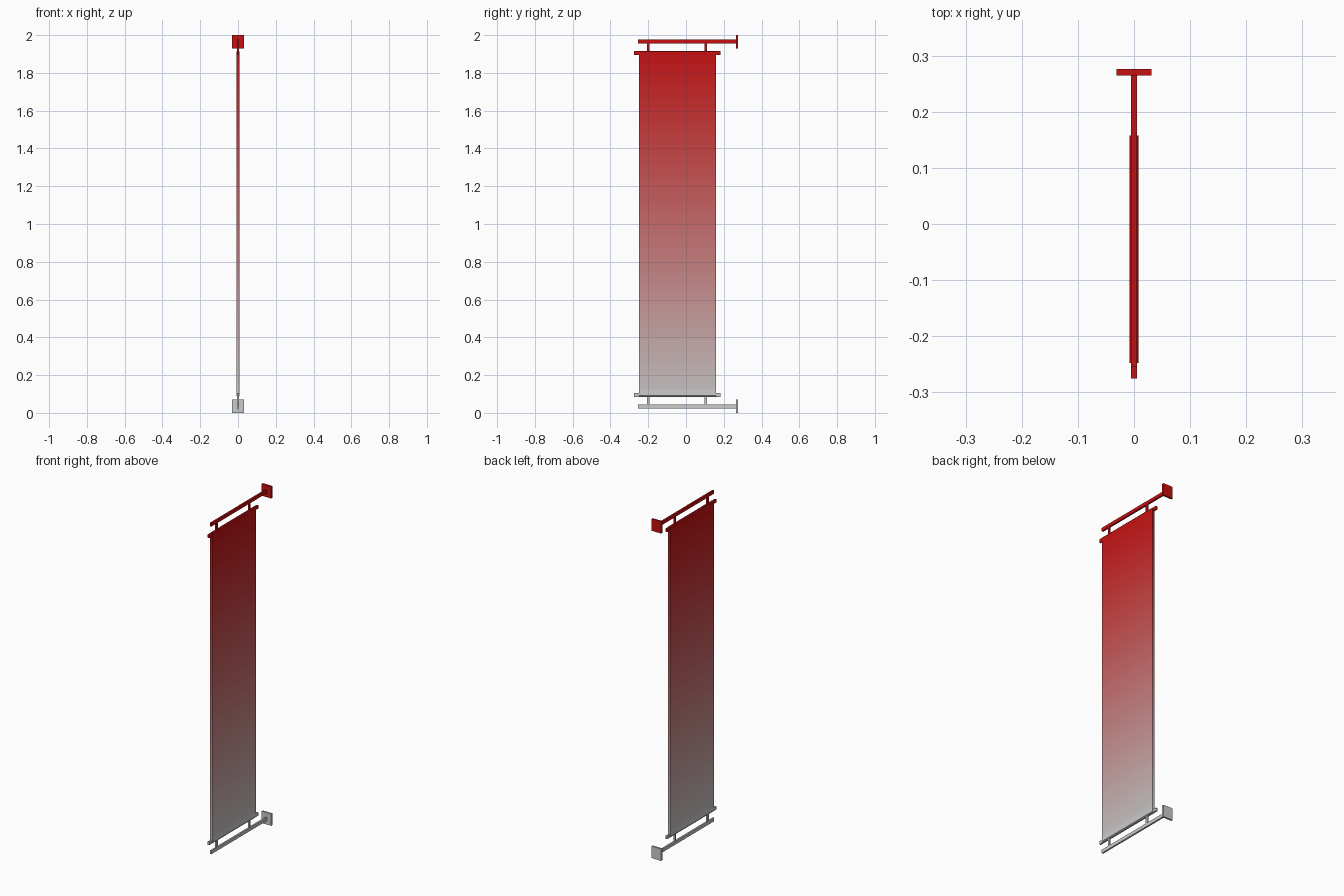
import bpy, bmesh

if "Cube" in bpy.data.objects:
    bpy.data.objects.remove(bpy.data.objects["Cube"])

BANDS = 56
Z0, Z1 = 0.086, 1.917
Y0, Y1 = -0.248, 0.158
TOP, BOTTOM = (0.78, 0.06, 0.065), (0.78, 0.78, 0.78)


def linear(c):
    return c / 12.92 if c <= 0.04045 else ((c + 0.055) / 1.055) ** 2.4


def fade_material(name, z):
    """Red at the top fading to grey at the bottom, blended as displayed."""
    t = min(max((z - Z0) / (Z1 - Z0), 0), 1)
    mat = bpy.data.materials.new(name)
    mat.diffuse_color = [linear(b + (a - b) * t) for a, b in zip(TOP, BOTTOM)] + [1]
    mat.use_nodes = True
    mat.node_tree.nodes["Principled BSDF"].inputs["Base Color"].default_value = mat.diffuse_color
    return mat


def box(name, x, y, z, mat):
    bpy.ops.mesh.primitive_cube_add(size=1, location=[(a + b) / 2 for a, b in (x, y, z)])
    ob = bpy.context.object
    ob.name = name
    ob.scale = [b - a for a, b in (x, y, z)]
    ob.data.materials.append(mat)
    return ob


# Cloth: stacked rings with chamfered top and bottom, one fading band per step
def cloth():
    lo, hi = Z0 + 0.005, Z1 - 0.005
    levels = [(Z0, 0.004)]
    levels += [(lo + (hi - lo) * i / BANDS, 0.008) for i in range(BANDS + 1)]
    levels.append((Z1, 0.004))
    bm = bmesh.new()
    rings = [[bm.verts.new((sx * w, y, z)) for sx, y in
              ((-1, Y0), (1, Y0), (1, Y1), (-1, Y1))] for z, w in levels]
    bm.faces.new(rings[0][::-1])
    bm.faces.new(rings[-1]).material_index = len(levels) - 2
    for i, (a, b) in enumerate(zip(rings, rings[1:])):
        for k in range(4):
            n = (k + 1) % 4
            bm.faces.new((a[k], a[n], b[n], b[k])).material_index = i
    me = bpy.data.meshes.new("banner_cloth")
    bm.to_mesh(me)
    bm.free()
    for i in range(len(levels) - 1):
        me.materials.append(fade_material(f"cloth_fade_{i}", (levels[i][0] + levels[i + 1][0]) / 2))
    bpy.context.collection.objects.link(bpy.data.objects.new("banner_cloth", me))


cloth()

# Matching brackets above and below
for label, mat, flip in (("upper", fade_material("bracket_red", 2), False),
                         ("lower", fade_material("bracket_grey", 0), True)):
    def span(a, b):
        return (2 - b, 2 - a) if flip else (a, b)
    box(f"{label}_wall_plate", (-0.031, 0.031), (0.265, 0.276), span(1.93, 2.0), mat)
    box(f"{label}_arm", (-0.005, 0.005), (-0.255, 0.268), span(1.956, 1.976), mat)
    box(f"{label}_banner_rod", (-0.005, 0.005), (-0.275, 0.183), span(1.896, 1.915), mat)
    for side, y in (("front", -0.2), ("back", 0.105)):
        box(f"{label}_{side}_hanger", (-0.005, 0.005), (y - 0.006, y + 0.006),
            span(1.91, 1.96), mat)
